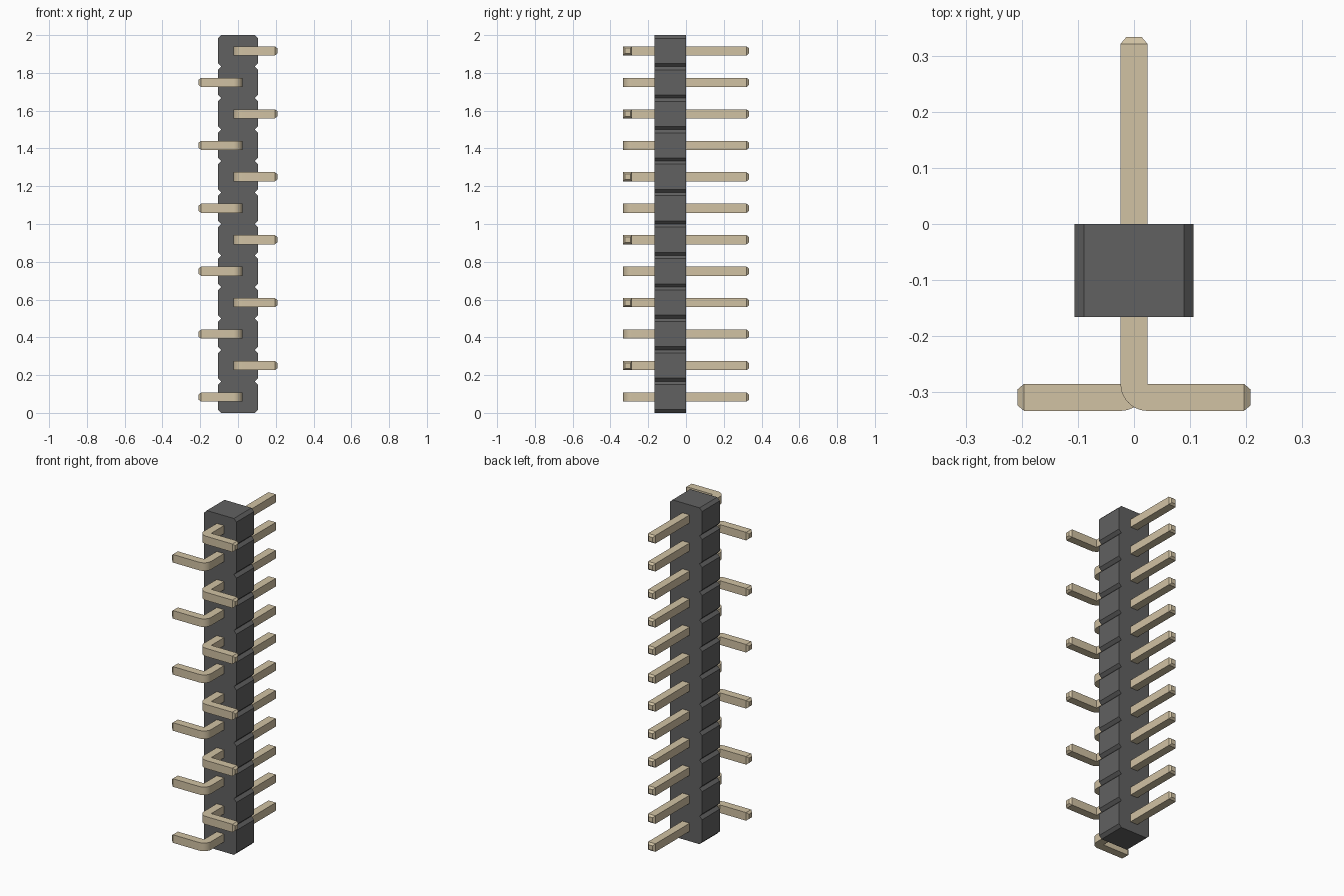
import bpy, bmesh
from math import sin, cos, pi
from mathutils import Vector

if "Cube" in bpy.data.objects:
    bpy.data.objects.remove(bpy.data.objects["Cube"])

COUNT = 12
PITCH = 2.0 / COUNT


def material(name, color):
    m = bpy.data.materials.new(name)
    m.diffuse_color = color
    m.use_nodes = True
    m.node_tree.nodes["Principled BSDF"].inputs["Base Color"].default_value = m.diffuse_color
    return m


def prism(bm, points, offset):
    """Extrude a flat outline into a solid."""
    face = bm.faces.new([bm.verts.new(p) for p in points])
    new = bmesh.ops.extrude_face_region(bm, geom=[face])["geom"]
    moved = [v for v in new if isinstance(v, bmesh.types.BMVert)]
    bmesh.ops.translate(bm, verts=moved, vec=offset)
    bmesh.ops.recalc_face_normals(bm, faces=bm.faces[:])


def to_mesh(bm, name, mat):
    bmesh.ops.recalc_face_normals(bm, faces=bm.faces[:])
    me = bpy.data.meshes.new(name)
    bm.to_mesh(me)
    bm.free()
    me.materials.append(mat)
    return me


def add_object(name, me, z=0.0):
    ob = bpy.data.objects.new(name, me)
    ob.location.z = z
    bpy.context.collection.objects.link(ob)
    return ob


plastic = material("dark_plastic", (0.12, 0.12, 0.12, 1))
metal = material("pale_gold", (0.64, 0.54, 0.37, 1))

# Housing: one notched outline with chamfered segments, extruded in depth
W, C = 0.106, 0.017
side = [(W - C, 0)]
for i in range(COUNT):
    z0, z1 = i * PITCH, (i + 1) * PITCH
    side += [(W, z0 + C), (W, z1 - C), (W - C, z1)]
outline = side + [(-x, z) for x, z in reversed(side)]
bm = bmesh.new()
prism(bm, [(x, -0.166, z) for x, z in outline], (0, 0.166, 0))
add_object("housing", to_mesh(bm, "housing", plastic))

# Pin: straight leg, rounded outer elbow, sideways foot and tapered tips
H, TIP = 0.024, 0.012
LEG_END, FOOT_END, BACK = 0.333, 0.208, -0.333


def pin_mesh(name, sx):
    r = 2 * H
    inner_y = BACK + r
    arc = [(H - r * cos(a), inner_y - r * sin(a))
           for a in (pi / 2 * k / 10 for k in range(11))]
    path = [(-H, LEG_END - TIP)] + arc + [
        (FOOT_END - TIP, BACK), (FOOT_END - TIP, inner_y),
        (H, inner_y), (H, LEG_END - TIP)]
    bm = bmesh.new()
    prism(bm, [(sx * x, y, -H) for x, y in path], (0, 0, r))
    # Taper both ends
    for direction in (Vector((0, 1, 0)), Vector((sx, 0, 0))):
        end = max(bm.faces, key=lambda f: f.normal.dot(direction) * 10
                  + f.calc_center_median().dot(direction))
        centre = end.calc_center_median()
        new = bmesh.ops.extrude_discrete_faces(bm, faces=[end])["faces"][0]
        for v in new.verts:
            v.co = centre + (v.co - centre) * 0.58 + direction * TIP
        bm.normal_update()
    return to_mesh(bm, name, metal)


meshes = [pin_mesh("pin_left", -1), pin_mesh("pin_right", 1)]
pins = [add_object(f"pin_{i + 1}", meshes[i % 2], (i + 0.5) * PITCH)
        for i in range(COUNT)]

# Smooth elbows, sharp edges elsewhere
for me, ob in zip(meshes, pins):
    bpy.ops.object.select_all(action="DESELECT")
    ob.select_set(True)
    bpy.context.view_layer.objects.active = ob
    bpy.ops.object.shade_smooth_by_angle(angle=pi / 6)
